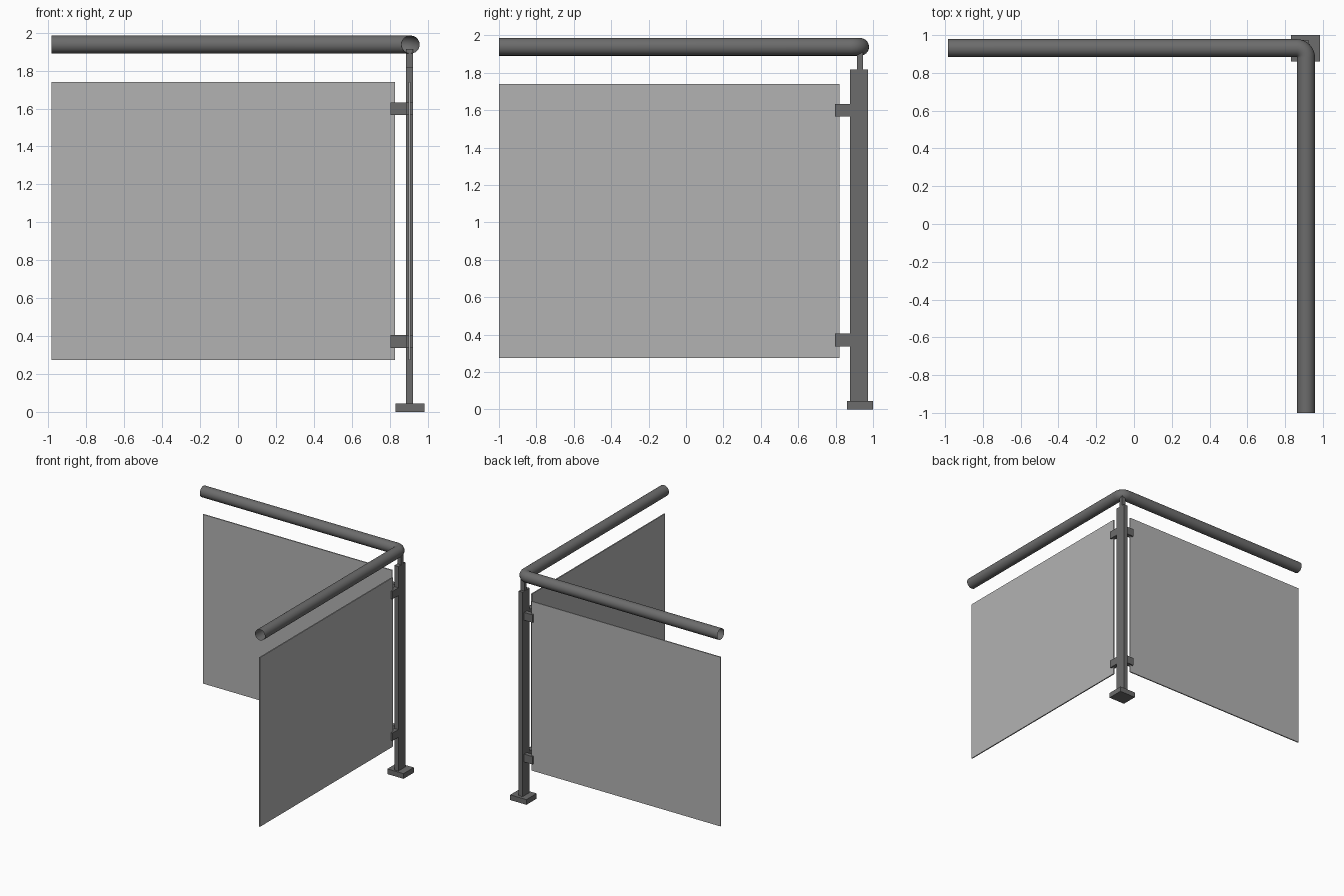
import bpy
import math

if "Cube" in bpy.data.objects:
    bpy.data.objects.remove(bpy.data.objects["Cube"])


def material(name, v):
    m = bpy.data.materials.new(name)
    m.diffuse_color = (v, v, v, 1)
    m.use_nodes = True
    m.node_tree.nodes["Principled BSDF"].inputs["Base Color"].default_value = m.diffuse_color
    return m


METAL = material("dark_metal", 0.15)
PANEL = material("panel_grey", 0.45)


def box(name, x, y, z, mat=METAL):
    """Box from (min, max) ranges on each axis."""
    bpy.ops.mesh.primitive_cube_add(
        size=1, location=[(a + b) / 2 for a, b in (x, y, z)])
    ob = bpy.context.object
    ob.name = name
    ob.scale = [b - a for a, b in (x, y, z)]
    bpy.ops.object.transform_apply(location=False, rotation=False, scale=True)
    ob.data.materials.append(mat)
    return ob


CX, CY = 0.905, 0.931   # corner where the two runs meet

# Corner post with base plate and the pin carrying the rail
box("base_plate", (0.83, 0.985), (0.86, 1.0), (0, 0.045))
box("corner_post", (0.886, 0.924), (0.876, 0.973), (0.045, 1.817))
box("rail_pin", (0.887, 0.923), (0.915, 0.947), (1.817, 1.915))

# Infill panels
T = 0.005
box("back_panel", (-0.985, 0.828), (CY - T, CY + T), (0.274, 1.74), PANEL)
box("side_panel", (CX - T, CX + T), (-1.0, 0.82), (0.274, 1.74), PANEL)

# Panel clamps, low and high on both runs
for level, z in (("lower", 0.371), ("upper", 1.599)):
    zr = (z - 0.034, z + 0.034)
    box(level + "_back_clamp", (0.805, 0.886), (CY - 0.019, CY + 0.019), zr)
    box(level + "_side_clamp", (0.886, 0.924), (0.796, 0.876), zr)

# Handrail: open tube swept round a tight corner bend
RX, RZ, BEND = 0.911, 1.938, 0.05
path = [(-0.985, CY)]
for i in range(9):
    a = math.pi / 2 * (1 - i / 8)
    path.append((RX - BEND + BEND * math.cos(a), CY - BEND + BEND * math.sin(a)))
path.append((RX, -1.0))
curve = bpy.data.curves.new("handrail", "CURVE")
curve.dimensions = "3D"
curve.bevel_depth = 0.0475
curve.bevel_resolution = 10
spline = curve.splines.new("POLY")
spline.points.add(len(path) - 1)
for p, (x, y) in zip(spline.points, path):
    p.co = (x, y, RZ, 1)
rail = bpy.data.objects.new("handrail", curve)
bpy.context.collection.objects.link(rail)
curve.materials.append(METAL)
bpy.ops.object.select_all(action="DESELECT")
rail.select_set(True)
bpy.context.view_layer.objects.active = rail
bpy.ops.object.convert(target="MESH")
bpy.ops.object.shade_smooth_by_angle()
